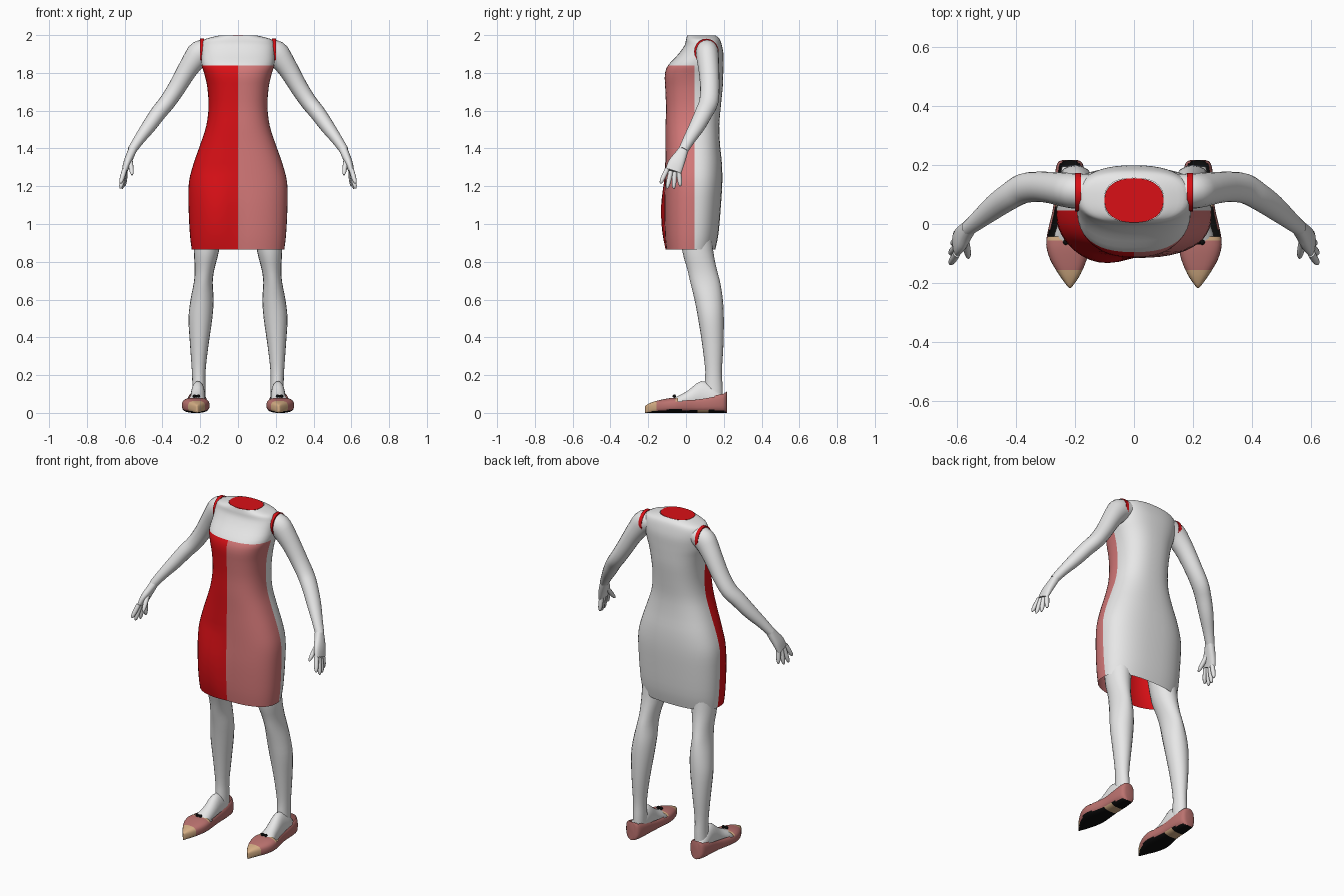
import bpy, bmesh, math
from mathutils import Vector

cube = bpy.data.objects.get("Cube")
if cube:
    bpy.data.objects.remove(cube)


def material(name, rgb):
    m = bpy.data.materials.new(name)
    m.use_nodes = True
    m.diffuse_color = (*rgb, 1)
    bsdf = next(n for n in m.node_tree.nodes if n.type == 'BSDF_PRINCIPLED')
    bsdf.inputs["Base Color"].default_value = (*rgb, 1)
    bsdf.inputs["Roughness"].default_value = 0.7
    return m


white = material("white", (0.8, 0.8, 0.8))
red = material("red", (0.7, 0.005, 0.008))
pink = material("dusty pink", (0.66, 0.19, 0.19))
rose = material("shoe rose", (0.5, 0.17, 0.16))
tan = material("tan", (0.66, 0.42, 0.23))
black = material("black", (0.004, 0.004, 0.004))


def smooth_rows(rows, steps):
    """Catmull-Rom interpolation of section rows."""
    out = []
    for i in range(len(rows) - 1):
        p = [rows[max(i - 1, 0)], rows[i], rows[i + 1], rows[min(i + 2, len(rows) - 1)]]
        for k in range(steps):
            t = k / steps
            out.append([b + 0.5 * t * (c - a + t * (2*a - 5*b + 4*c - d + t * (3*(b - c) + d - a)))
                        for a, b, c, d in zip(*p)])
    return out + [list(rows[-1])]


def loft(rows, ref, axis=None, power=2.0, sides=20, steps=3, caps=True, flip=1):
    """Skin superellipse sections (x, y, z, radius_u, radius_v) along a path."""
    bm = bmesh.new()
    rows = smooth_rows(rows, steps)
    pts = [Vector(r[:3]) for r in rows]
    rings = []
    for i, r in enumerate(rows):
        t = Vector(axis) if axis else pts[min(i + 1, len(pts) - 1)] - pts[max(i - 1, 0)]
        t.normalize()
        u = Vector(ref)
        u = (u - t * u.dot(t)).normalized()
        v = t.cross(u)
        ring = []
        for k in range(sides):
            a = 2 * math.pi * k / sides
            c, s = math.cos(a), math.sin(a)
            co = pts[i] + u * r[3] * math.copysign(abs(c) ** (2 / power), c) \
                + v * r[4] * math.copysign(abs(s) ** (2 / power), s)
            co.x *= flip
            ring.append(bm.verts.new(co))
        rings.append(ring)
    for a, b in zip(rings, rings[1:]):
        for k in range(sides):
            j = (k + 1) % sides
            bm.faces.new((a[k], a[j], b[j], b[k]))
    if caps:
        bm.faces.new(rings[0])
        bm.faces.new(rings[-1])
    bmesh.ops.recalc_face_normals(bm, faces=bm.faces)
    return bm


def cut(bm, co, no):
    bmesh.ops.bisect_plane(bm, geom=bm.verts[:] + bm.edges[:] + bm.faces[:],
                           plane_co=co, plane_no=no, dist=1e-5)


def finish(name, bm, mats, rule=None):
    if rule:
        bm.normal_update()
        for f in bm.faces:
            f.material_index = mats.index(rule(f.calc_center_median(), f.normal))
    me = bpy.data.meshes.new(name)
    bm.to_mesh(me)
    bm.free()
    ob = bpy.data.objects.new(name, me)
    bpy.context.collection.objects.link(ob)
    for m in mats:
        me.materials.append(m)
    bpy.ops.object.select_all(action='DESELECT')
    ob.select_set(True)
    bpy.context.view_layer.objects.active = ob
    bpy.ops.object.shade_smooth_by_angle(angle=math.radians(50))


# Dress and upper torso: height, half width, front y, back y
levels = [(0.865, 0.245, -0.105, 0.155), (0.95, 0.255, -0.112, 0.172), (1.1, 0.262, -0.115, 0.185),
          (1.22, 0.26, -0.112, 0.192), (1.32, 0.235, -0.11, 0.19), (1.42, 0.2, -0.108, 0.18),
          (1.52, 0.168, -0.108, 0.176), (1.62, 0.156, -0.106, 0.184), (1.72, 0.162, -0.11, 0.194),
          (1.79, 0.177, -0.112, 0.197), (1.84, 0.192, -0.095, 0.198), (1.9, 0.195, -0.04, 0.198),
          (1.945, 0.195, -0.008, 0.19), (1.975, 0.18, 0.0, 0.18), (1.99, 0.135, 0.004, 0.168),
          (1.998, 0.1, 0.006, 0.155)]
torso = loft([(0, (f + b) / 2, z, w, (b - f) / 2) for z, w, f, b in levels],
             (1, 0, 0), axis=(0, 0, 1), power=2.5, sides=48, caps=False)
for v in torso.verts:  # forward thigh under the skirt
    if v.co.x < 0 and v.co.y < 0.04 and v.co.z < 1.28:
        v.co.y -= 0.024 * math.sin(math.pi * min(1, -v.co.x / 0.25)) \
            * math.sin(math.pi * (1.28 - v.co.z) / 0.46)
cut(torso, (0, 0, 0), (1, 0, 0))
cut(torso, (0, 0.045, 0), (0, 1, 0))
cut(torso, (0, 0, 1.84), (0, 0, 1))
finish("dress", torso, [white, red, pink],
       lambda c, n: white if c.z > 1.84 or c.y > 0.045 else red if c.x < 0 else pink)

# Neck opening
finish("neck_opening", loft([(0, 0.08, 1.985, 0.1, 0.075), (0, 0.08, 1.999, 0.1, 0.075)],
                            (1, 0, 0), power=2.3, sides=32, steps=1), [red])

arm_rows = [(0.15, 0.11, 1.92, 0.058, 0.058), (0.2, 0.112, 1.905, 0.06, 0.067),
            (0.235, 0.116, 1.865, 0.058, 0.06), (0.275, 0.122, 1.805, 0.054, 0.052),
            (0.325, 0.126, 1.72, 0.051, 0.047), (0.375, 0.12, 1.645, 0.051, 0.044),
            (0.42, 0.095, 1.59, 0.047, 0.042), (0.47, 0.06, 1.52, 0.042, 0.038),
            (0.525, 0.015, 1.445, 0.032, 0.029), (0.562, -0.015, 1.39, 0.026, 0.024)]
palm_rows = [(0.555, -0.01, 1.4, 0.025, 0.022), (0.572, -0.03, 1.36, 0.034, 0.022),
             (0.588, -0.052, 1.32, 0.043, 0.02), (0.6, -0.067, 1.28, 0.043, 0.015)]
# Fingers: base and tip
fingers = [((0.6, -0.1, 1.29), (0.622, -0.135, 1.215)), ((0.602, -0.08, 1.28), (0.622, -0.1, 1.188)),
           ((0.6, -0.06, 1.275), (0.614, -0.065, 1.187)), ((0.597, -0.038, 1.28), (0.602, -0.03, 1.2)),
           ((0.573, -0.045, 1.35), (0.56, -0.115, 1.26))]
leg_rows = [(0.155, 0.05, 1.02, 0.08, 0.085), (0.167, 0.062, 0.86, 0.067, 0.082),
            (0.177, 0.085, 0.76, 0.052, 0.078), (0.184, 0.102, 0.69, 0.05, 0.079),
            (0.19, 0.12, 0.6, 0.061, 0.075), (0.199, 0.132, 0.5, 0.063, 0.068),
            (0.205, 0.142, 0.36, 0.049, 0.056), (0.208, 0.146, 0.22, 0.036, 0.044),
            (0.207, 0.146, 0.13, 0.035, 0.048), (0.21, 0.15, 0.04, 0.036, 0.045)]
foot_rows = [(0.214, 0.195, 0.055, 0.03, 0.04), (0.213, 0.15, 0.075, 0.039, 0.065),
             (0.212, 0.08, 0.09, 0.038, 0.078), (0.215, 0.01, 0.065, 0.041, 0.053),
             (0.222, -0.05, 0.05, 0.05, 0.036), (0.222, -0.1, 0.04, 0.045, 0.025)]
# Shoe: y, centre x, half width, top height
shoe_rows = [(0.217, 0.217, 0.022, 0.112), (0.205, 0.217, 0.043, 0.115), (0.15, 0.217, 0.052, 0.103),
             (0.06, 0.218, 0.055, 0.085), (-0.02, 0.223, 0.068, 0.08), (-0.07, 0.224, 0.073, 0.08),
             (-0.12, 0.222, 0.062, 0.072), (-0.17, 0.218, 0.037, 0.06), (-0.205, 0.217, 0.013, 0.045),
             (-0.216, 0.217, 0.003, 0.035)]


def shoe_colour(c, n):
    if n.z < -0.6:
        return tan if 0.06 < c.y < 0.12 else black
    strap = n.z > 0.6 and -0.056 < c.y < -0.042
    return tan if c.y < -0.155 or strap else rose


for side, s in (("left", 1), ("right", -1)):
    # Arm, armhole edge and hand
    finish(side + "_armhole", loft([(0.18, 0.108, 1.913, 0.065, 0.068), (0.2, 0.108, 1.913, 0.065, 0.068)],
                                   (0, 1, 0), steps=1, flip=s), [red])
    finish(side + "_arm", loft(arm_rows, (0, 1, 0), flip=s), [white])
    finish(side + "_palm", loft(palm_rows, (0, 1, 0), power=2.4, flip=s), [white])
    for i, (a, b) in enumerate(fingers):
        a, b = Vector(a), Vector(b)
        rows = [(*a.lerp(b, t), r, r) for t, r in ((0, 0.013), (0.5, 0.013), (0.85, 0.01), (1, 0.004))]
        finish(f"{side}_finger_{i + 1}", loft(rows, (1, 0, 0), sides=10, flip=s), [white])

    # Leg and foot
    finish(side + "_leg", loft(leg_rows, (1, 0, 0), axis=(0, 0, 1), flip=s), [white])
    finish(side + "_foot", loft(foot_rows, (1, 0, 0), axis=(0, 1, 0), flip=s), [white])

    # Open pointed shoe with toe cap and sole
    shoe = loft([(x, y, h / 2, w, h / 2) for y, x, w, h in shoe_rows],
                (1, 0, 0), axis=(0, 1, 0), power=2.8, sides=32, flip=s)
    for y in (-0.155, -0.056, -0.042, 0.06, 0.12):
        cut(shoe, (0, y, 0), (0, 1, 0))
    shoe.normal_update()
    opening = [f for f in shoe.faces if f.normal.z > 0.6 and f.calc_center_median().y > -0.042]
    bmesh.ops.delete(shoe, geom=opening, context='FACES')
    finish(side + "_shoe", shoe, [rose, tan, black], shoe_colour)

    # Small bow
    bow = bmesh.new()
    for dx, r in ((-0.011, 0.009), (0, 0.007), (0.011, 0.009)):
        ball = bmesh.ops.create_uvsphere(bow, u_segments=12, v_segments=8, radius=r)
        bmesh.ops.translate(bow, verts=ball["verts"], vec=(s * 0.22 + dx, -0.062, 0.089))
    finish(side + "_bow", bow, [black])
